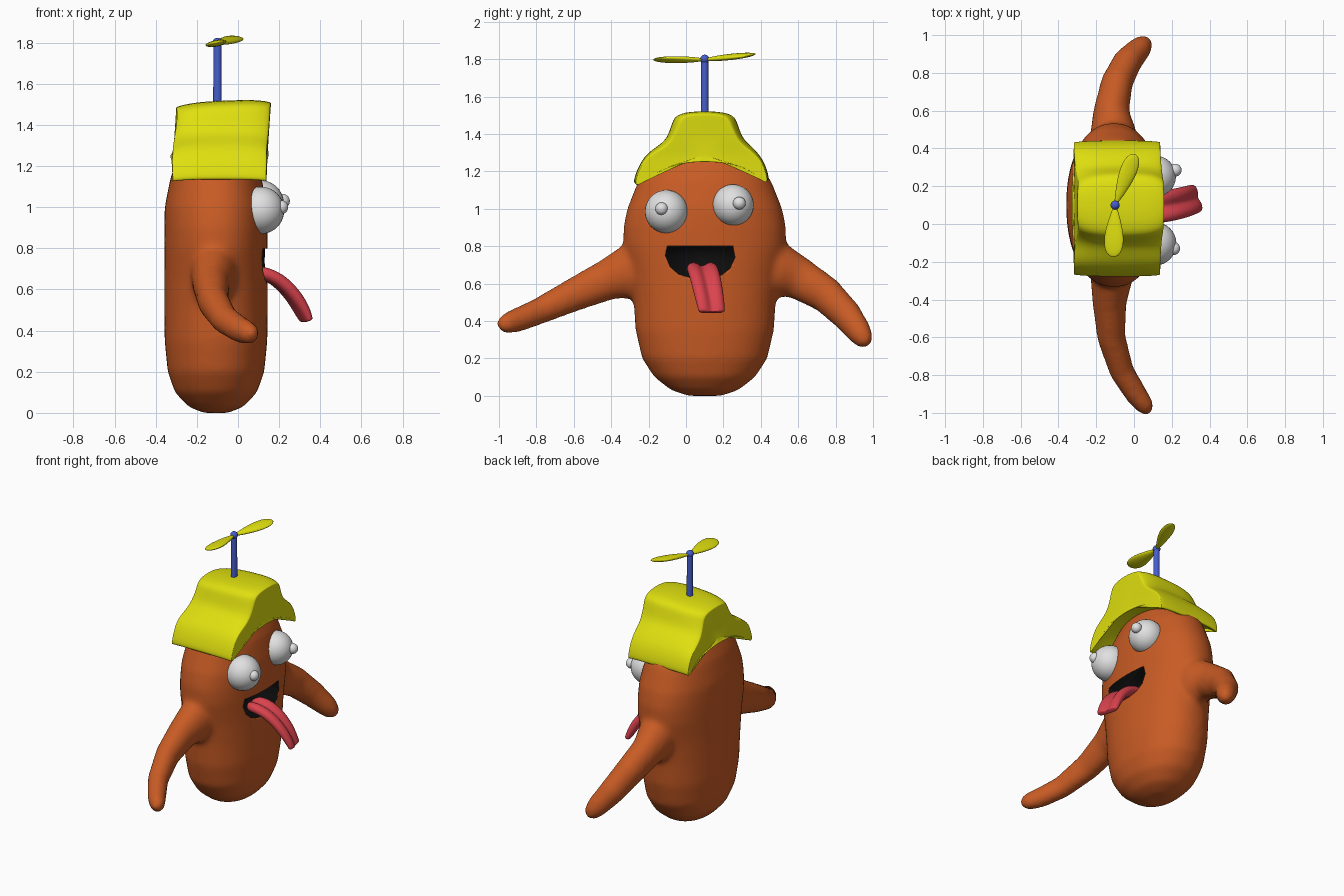
import bpy, bmesh, math
from mathutils import Vector, Matrix

cube = bpy.data.objects.get("Cube")
if cube:
    bpy.data.objects.remove(cube, do_unlink=True)


def material(name, rgb):
    m = bpy.data.materials.new(name)
    m.use_nodes = True
    m.diffuse_color = (*rgb, 1)
    m.node_tree.nodes["Principled BSDF"].inputs["Base Color"].default_value = (*rgb, 1)
    return m


ORANGE = material("orange skin", (0.58, 0.105, 0.018))
YELLOW = material("yellow cloth", (0.74, 0.74, 0.005))
WHITE = material("eye white", (0.75, 0.75, 0.75))
BLUE = material("blue stem", (0.06, 0.11, 0.6))
RED = material("red tongue", (0.7, 0.055, 0.075))
BLACK = material("mouth black", (0.004, 0.004, 0.004))


def finish(name, bm, mats, subsurf=0):
    """Turn a bmesh into a smooth object."""
    bmesh.ops.recalc_face_normals(bm, faces=bm.faces)
    for f in bm.faces:
        f.smooth = True
    me = bpy.data.meshes.new(name)
    bm.to_mesh(me)
    bm.free()
    for m in mats:
        me.materials.append(m)
    ob = bpy.data.objects.new(name, me)
    bpy.context.collection.objects.link(ob)
    if subsurf:
        mod = ob.modifiers.new("Subdivision", "SUBSURF")
        mod.levels = mod.render_levels = subsurf
    return ob


def loft(bm, rings):
    """Skin closed rings of points and cap both ends."""
    loops = [[bm.verts.new(p) for p in r] for r in rings]
    n = len(loops[0])
    for a, b in zip(loops, loops[1:]):
        for i in range(n):
            j = (i + 1) % n
            bm.faces.new((a[i], a[j], b[j], b[i]))
    bm.faces.new(loops[0][::-1])
    bm.faces.new(loops[-1])


def oval(n=32, power=1.0):
    for i in range(n):
        t = 2 * math.pi * i / n
        c, s = math.cos(t), math.sin(t)
        yield math.copysign(abs(c) ** power, c), math.copysign(abs(s) ** power, s)


def sweep(bm, path, section):
    """Loft a section along (x, y, z, width, height) stations."""
    pts = [Vector(p[:3]) for p in path]
    rings = []
    for i, (p, st) in enumerate(zip(pts, path)):
        tangent = (pts[min(i + 1, len(pts) - 1)] - pts[max(i - 1, 0)]).normalized()
        side = Vector((0, 0, 1)).cross(tangent).normalized()
        up = tangent.cross(side)
        rings.append([p + side * (a * st[3]) + up * (b * st[4]) for a, b in section])
    loft(bm, rings)


def sphere(name, centre, radius, mat):
    bm = bmesh.new()
    bmesh.ops.create_uvsphere(bm, u_segments=32, v_segments=20, radius=radius,
                              matrix=Matrix.Translation(centre))
    return finish(name, bm, [mat])


# Body: stacked ovals (z, half depth, half width)
body_rings = [(0.0, .06, .09), (.03, .135, .18), (.1, .2, .27), (.2, .235, .335),
              (.35, .25, .37), (.5, .252, .38), (.65, .252, .40), (.8, .252, .435),
              (.9, .252, .435), (1.0, .25, .415), (1.15, .22, .355), (1.25, .18, .28),
              (1.33, .11, .17), (1.37, .04, .06)]
bm = bmesh.new()
loft(bm, [[(-.107 + a * rx, .1 + b * ry, z) for a, b in oval(40, .92)]
          for z, rx, ry in body_rings])

# Arms: tapering tubes sunk into the body
right_arm = [(-.1, 0, .67, .14, .14), (-.12, -.3, .67, .11, .15), (-.13, -.42, .62, .09, .11),
             (-.12, -.6, .54, .075, .09), (-.065, -.78, .455, .066, .072),
             (.01, -.9, .405, .06, .066), (.06, -.965, .385, .05, .055), (.085, -1, .375, .025, .03)]
left_arm = [(-.1, .2, .69, .14, .14), (-.11, .5, .675, .12, .15), (-.12, .6, .63, .095, .115),
            (-.09, .75, .54, .085, .098), (-.035, .86, .43, .078, .085),
            (.03, .93, .335, .064, .07), (.055, .955, .29, .048, .052), (.065, .965, .262, .022, .025)]
for arm in (right_arm, left_arm):
    sweep(bm, arm, list(oval(24)))
body = finish("body", bm, [ORANGE, BLACK])
remesh = body.modifiers.new("Blend", "REMESH")
remesh.mode = "VOXEL"
remesh.voxel_size = 0.018
remesh.use_smooth_shade = True
soften = body.modifiers.new("Soften", "SMOOTH")
soften.factor = 0.5
soften.iterations = 10

# Mouth: hollow cut with a black lining
outline = [(-.1, .8), (.25, .8), (.262, .74), (.235, .68), (.19, .645), (.13, .63),
           (.03, .63), (-.04, .65), (-.085, .69), (-.11, .75)]
bm = bmesh.new()
loft(bm, [[(x, y, z) for y, z in outline] for x in (.02, .4)])
for f in bm.faces:
    f.material_index = 1
cutter = finish("mouth_cutter", bm, [ORANGE, BLACK])
cutter.hide_render = True
cutter.hide_viewport = True
cutter.display_type = "WIRE"
cut = body.modifiers.new("Mouth", "BOOLEAN")
cut.operation = "DIFFERENCE"
cut.solver = "EXACT"
cut.object = cutter

# Tongue: grooved strip hanging out of the mouth
groove = [(-1, 0), (-.8, .9), (-.35, 1), (0, .1), (.35, 1), (.8, .9), (1, 0),
          (.75, -1), (0, -.9), (-.75, -1)]
bm = bmesh.new()
sweep(bm, [(.03, .085, .68, .085, .035), (.12, .085, .685, .09, .035),
           (.2, .1, .645, .09, .035), (.265, .115, .575, .088, .034),
           (.305, .128, .51, .085, .03), (.33, .137, .455, .08, .022),
           (.334, .138, .445, .076, .018)], groove)
finish("tongue", bm, [RED], 2)

# Eyes with raised pupils
for side, centre, radius, pupil in (
        ("right", (.11, -.105, .985), .115, (.21, -.13, 1.0)),
        ("left", (.112, .252, 1.02), .11, (.218, .285, 1.03))):
    sphere(side + "_eye", centre, radius, WHITE)
    sphere(side + "_pupil", pupil, .034, WHITE)

# Hat: bell-shaped outline lofted from back to front
top = [(-.285, 1.13), (-.27, 1.19), (-.225, 1.285), (-.15, 1.335), (-.1, 1.375), (-.075, 1.46),
       (-.05, 1.51), (.1, 1.522), (.25, 1.51), (.275, 1.46), (.3, 1.375), (.35, 1.335),
       (.41, 1.27), (.44, 1.19), (.445, 1.145)]
under = [(.42, 1.15), (.35, 1.215), (.24, 1.25), (.1, 1.262), (-.04, 1.25), (-.15, 1.21), (-.25, 1.135)]


def hat_ring(x, pinch):
    ring = []
    for y, z in top + under:
        crown = max(0, min(1, (z - 1.3) / .15))
        near = math.exp(-((y - .1) / .2) ** 2)
        px = -.085 + (x + .085) * (1 + .06 * near - .04 * crown) + .02 * crown
        drop = pinch * (.025 if z > 1.3 else .01)
        ring.append((px, .1 + (y - .1) * (1 - pinch * (.03 + .22 * crown)),
                     z - drop + .04 * crown * (x + .1)))
    return ring


bm = bmesh.new()
loft(bm, [hat_ring(x, p) for x, p in ((-.318, 1), (-.31, .75), (-.25, .25), (-.16, 0), (0, 0),
                                      (.08, .2), (.13, .6), (.138, .85))])
for f in [f for f in bm.faces if len(f.verts) > 4]:
    bmesh.ops.inset_region(bm, faces=[f], thickness=.008)
finish("hat", bm, [YELLOW], 2)

# Propeller stem and hub
bm = bmesh.new()
bmesh.ops.create_cone(bm, cap_ends=True, segments=24, radius1=.021, radius2=.019, depth=.32,
                      matrix=Matrix.Translation((-.1, .1, 1.64)))
finish("propeller_stem", bm, [BLUE])
sphere("propeller_hub", (-.1, .1, 1.8), .024, BLUE)

# Propeller blades: flattened teardrops from hub to tip
for name, tip, width, roll in (("left_blade", (.005, .37, 1.826), .052, .15),
                               ("right_blade", (-.11, -.175, 1.797), .06, .2)):
    hub = Vector((-.1, .1, 1.797))
    axis = Vector(tip) - hub
    bm = bmesh.new()
    bmesh.ops.create_uvsphere(bm, u_segments=24, v_segments=16, radius=1)
    for v in bm.verts:
        t = (v.co.z + 1) / 2
        v.co = (v.co.x * width * (.35 + .85 * t), v.co.y * .016, t * axis.length)
    turn = axis.to_track_quat("Z", "Y").to_matrix().to_4x4()
    flat = Vector((0, 0, 1)).cross(axis).normalized()
    up = axis.normalized().cross(flat)
    basis = Matrix((flat, up, axis.normalized())).transposed().to_4x4()
    bm.transform(Matrix.Translation(hub) @ basis @ Matrix.Rotation(roll, 4, "Z"))
    finish(name, bm, [YELLOW])

# Keep crisp rims on the stem
for ob in bpy.context.selected_objects:
    ob.select_set(False)
stem = bpy.data.objects["propeller_stem"]
stem.select_set(True)
bpy.context.view_layer.objects.active = stem
bpy.ops.object.shade_smooth_by_angle()
